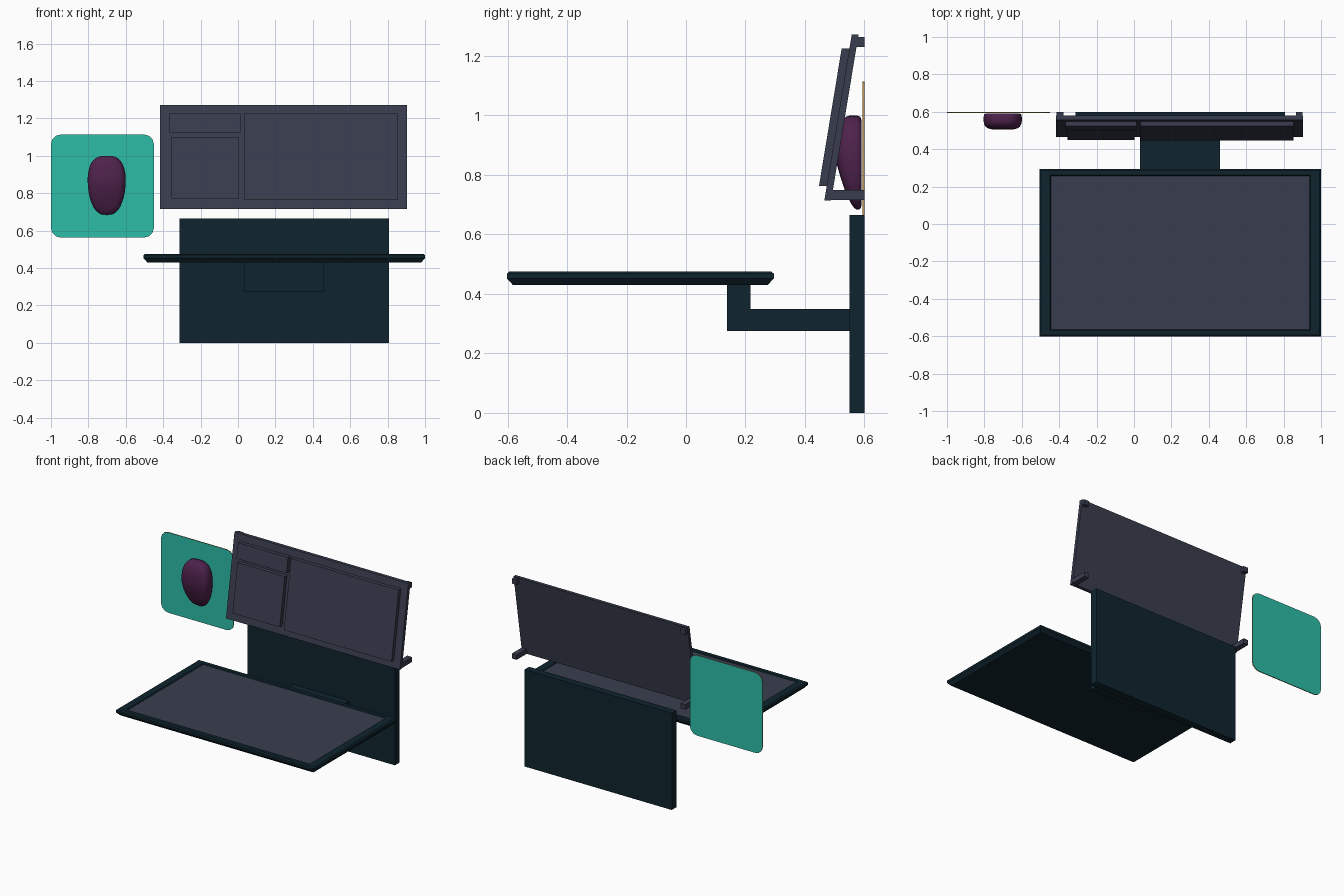
import bpy, bmesh, math
from mathutils import Vector, Matrix

if "Cube" in bpy.data.objects:
    bpy.data.objects.remove(bpy.data.objects["Cube"])


def srgb(r, g, b):
    lin = [(c / 255 / 12.92) if c < 11 else ((c / 255 + 0.055) / 1.055) ** 2.4 for c in (r, g, b)]
    return (*lin, 1)


def material(name, colour):
    m = bpy.data.materials.new(name)
    m.diffuse_color = colour
    m.use_nodes = True
    m.node_tree.nodes["Principled BSDF"].inputs["Base Color"].default_value = m.diffuse_color
    return m


TEAL = material("dark_teal", srgb(15, 36, 46))
GREY = material("slate_grey", srgb(57, 61, 78))
PLUM = material("plum", srgb(78, 34, 76))
MINT = material("mint_green", srgb(46, 190, 168))
TAN = material("tan_edge", srgb(190, 145, 75))


def make(name, bm, *mats):
    bmesh.ops.recalc_face_normals(bm, faces=bm.faces)
    me = bpy.data.meshes.new(name)
    bm.to_mesh(me)
    bm.free()
    ob = bpy.data.objects.new(name, me)
    bpy.context.collection.objects.link(ob)
    for m in mats:
        me.materials.append(m)
    return ob


def box(name, x, y, z, mat, matrix=None):
    bm = bmesh.new()
    bmesh.ops.create_cube(bm, size=1)
    for v in bm.verts:
        v.co = Vector([(a + b) / 2 + c * (b - a) for (a, b), c in zip((x, y, z), v.co)])
    if matrix:
        bm.transform(matrix)
    return make(name, bm, mat)


def prism(name, profile, x0, x1, mat):
    """Extrude a (y, z) profile along x."""
    bm = bmesh.new()
    face = bm.faces.new([bm.verts.new((x0, y, z)) for y, z in profile])
    new = bmesh.ops.extrude_face_region(bm, geom=[face])["geom"]
    for v in new:
        if isinstance(v, bmesh.types.BMVert):
            v.co.x = x1
    return make(name, bm, mat)


# Monitor lying face up: stacked rectangles give the chamfered rim and recessed screen
X0, X1, Y0, Y1 = -0.505, 1.0, -0.602, 0.295
bm = bmesh.new()
rings = []
for inset, z in [(0.02, 0.43), (0, 0.452), (0, 0.468), (0.008, 0.475), (0.052, 0.475), (0.057, 0.469)]:
    k = inset if inset < 0.03 else inset + 0.004
    ky = inset if inset < 0.03 else inset - 0.019
    rings.append([bm.verts.new(p) for p in
                  [(X0 + k, Y0 + ky, z), (X1 - k, Y0 + ky, z), (X1 - k, Y1 - ky, z), (X0 + k, Y1 - ky, z)]])
for a, b in zip(rings, rings[1:]):
    for i in range(4):
        j = (i + 1) % 4
        bm.faces.new((a[i], a[j], b[j], b[i]))
bm.faces.new(rings[0])
bm.faces.new(rings[-1]).material_index = 1
make("monitor", bm, TEAL, GREY)

# Monitor stand: upright foot plate and L-shaped neck
box("stand_base", (-0.312, 0.807), (0.55, 0.6), (0, 0.665), TEAL)
prism("stand_neck", [(0.137, 0.43), (0.137, 0.275), (0.55, 0.275), (0.55, 0.35), (0.217, 0.35), (0.217, 0.43)],
      0.032, 0.46, TEAL)

# Leaning keyboard: sheared slabs with level top and bottom ends
SLOPE = 0.165


def slab(name, x, z, near, far):
    ys = [0.465 + (h - 0.714) * SLOPE for h in z]
    return prism(name, [(ys[0] + near, z[0]), (ys[0] + far, z[0]), (ys[1] + far, z[1]), (ys[1] + near, z[1])],
                 *x, GREY)


slab("keyboard_body", (-0.417, 0.904), (0.714, 1.272), 0, 0.023)
slab("function_keys", (-0.366, 0.013), (1.123, 1.225), -0.026, 0.003)
slab("number_keys", (-0.356, 0.003), (0.772, 1.099), -0.026, 0.003)
slab("main_keys", (0.036, 0.853), (0.762, 1.225), -0.026, 0.003)
for side, x in (("left", (-0.415, -0.378)), ("right", (0.866, 0.902))):
    box("upper_foot_" + side, x, (0.565, 0.6), (1.23, 1.264), GREY)
    box("lower_foot_" + side, x, (0.48, 0.6), (0.716, 0.75), GREY)

# Mouse mat: thin upright plate with rounded corners and a tan rim
bm = bmesh.new()
pts = []
R, H = 0.055, 0.276
for q in range(4):
    c = Vector((H - R, H - R))
    c.rotate(Matrix.Rotation(q * math.pi / 2, 2))
    for s in range(4):
        a = q * math.pi / 2 + s * math.pi / 6
        pts.append((-0.725 + c.x + R * math.cos(a), 0.594, 0.838 + c.y + R * math.sin(a)))
face = bm.faces.new([bm.verts.new(p) for p in pts])
for v in bmesh.ops.extrude_face_region(bm, geom=[face])["geom"]:
    if isinstance(v, bmesh.types.BMVert):
        v.co.y = 0.6
bm.normal_update()
for f in bm.faces:
    f.material_index = 0 if abs(f.normal.y) > 0.5 else 1
make("mouse_mat", bm, MINT, TAN)

# Mouse: egg-shaped outline lofted forward into a dome
bm = bmesh.new()
N, CZ = 40, 0.842
loops = []
for depth, scale in [(0, 0.9), (0.05, 0.97), (0.2, 1), (0.5, 1), (0.68, 0.97), (0.82, 0.9), (0.92, 0.78), (0.98, 0.6), (1, 0.35)]:
    loop = []
    for i in range(N):
        a = 2 * math.pi * i / N
        c, s = math.cos(a), math.sin(a)
        u = math.copysign(abs(c) ** 0.7, c)
        w = math.copysign(abs(s) ** 0.75, s)
        width = 0.101 * (1 + 0.12 * min(w, 0.15) - 0.1 * max(0, -w) ** 2)
        h = w * scale
        reach = 0.085 - 0.045 * max(0, 0.1 - h) ** 1.3 - 0.022 * max(0, h - 0.4) ** 2
        loop.append(bm.verts.new((-0.702 + u * width * scale, 0.59 - depth * reach, CZ + 0.158 * h)))
    loops.append(loop)
for a, b in zip(loops, loops[1:]):
    for i in range(N):
        j = (i + 1) % N
        bm.faces.new((a[i], a[j], b[j], b[i]))
bm.faces.new(loops[0])
tip = bm.verts.new((-0.702, 0.505, CZ))
for i in range(N):
    bm.faces.new((loops[-1][i], loops[-1][(i + 1) % N], tip))
mouse = make("mouse", bm, PLUM)
bpy.context.view_layer.objects.active = mouse
mouse.select_set(True)
bpy.ops.object.shade_smooth_by_angle(angle=math.radians(50))
